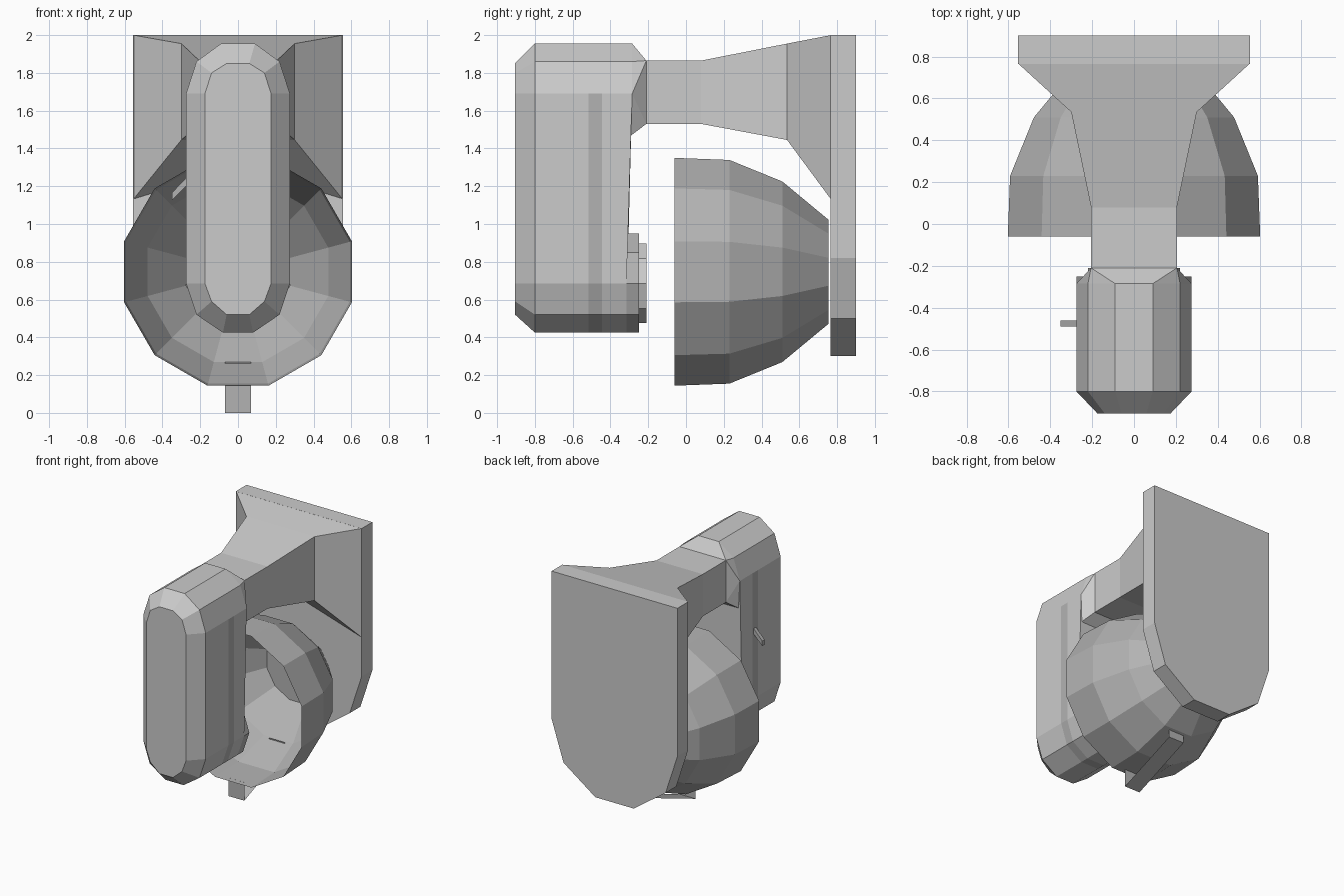
import bpy, bmesh, math

if "Cube" in bpy.data.objects:
    bpy.data.objects.remove(bpy.data.objects["Cube"])


def material(name, v):
    m = bpy.data.materials.new(name)
    m.diffuse_color = (v, v, v, 1)
    m.use_nodes = True
    m.node_tree.nodes["Principled BSDF"].inputs["Base Color"].default_value = m.diffuse_color
    return m


METAL = material("metal_grey", 0.45)


def finish(name, bm, mats=()):
    bmesh.ops.recalc_face_normals(bm, faces=bm.faces)
    me = bpy.data.meshes.new(name)
    bm.to_mesh(me)
    bm.free()
    for m in mats:
        me.materials.append(m)
    ob = bpy.data.objects.new(name, me)
    bpy.context.collection.objects.link(ob)
    return ob


def loft(name, rings, caps=(True, True), mats=(), closed=True):
    """Skin a list of equal-length point rings."""
    bm = bmesh.new()
    vs = [[bm.verts.new(p) for p in r] for r in rings]
    n = len(rings[0])
    for a, b in zip(vs, vs[1:]):
        for i in range(n if closed else n - 1):
            j = (i + 1) % n
            bm.faces.new((a[i], a[j], b[j], b[i]))
    for ring, cap in zip((vs[0], vs[-1]), caps):
        if cap:
            bm.faces.new(ring)
    return finish(name, bm, mats)


def mirrored(half):
    """Right half outline (x, z), top to bottom, closed by its mirror image."""
    return half + [(-x, z) for x, z in reversed(half)]


def at(outline, y):
    return [(x, y, z) for x, z in outline]


# Base plate with rounded end
plate = mirrored([(0.555, 2.0), (0.555, 0.82), (0.45, 0.5), (0.17, 0.3)])
loft("base_plate", [at(plate, 0.765), at(plate, 0.9)])

# Flared neck
neck = []
for y, w, top, low, mid in ((-0.21, 0.205, 1.865, 1.53, 1.53), (0.08, 0.205, 1.865, 1.53, 1.53),
                            (0.535, 0.3, 1.955, 1.445, 1.445), (0.768, 0.555, 2.0, 1.13, 1.3)):
    neck.append([(w, y, top), (w, y, low), (0, y, mid), (-w, y, low), (-w, y, top)])
loft("neck", neck)

# Motor head
outer = mirrored([(0.09, 1.955), (0.22, 1.86), (0.275, 1.69),
                  (0.275, 0.685), (0.22, 0.52), (0.08, 0.425)])
inner = mirrored([(0.06, 1.85), (0.14, 1.8), (0.175, 1.69),
                  (0.175, 0.685), (0.14, 0.59), (0.06, 0.52)])
back = [(x, -0.285 if z > 1.6 else -0.315, z) for x, z in outer]
head = loft("motor_head", [at(inner, -0.905), at(outer, -0.8), at(outer, -0.515),
                           at(outer, -0.445), back], mats=(material("body_grey", 0.8), METAL))
# Trim band around the lower head
for p in head.data.polygons:
    if abs(p.center.y + 0.48) < 0.01 and p.center.z < 1.5:
        p.material_index = 1

# Collar joining head and neck
bm = bmesh.new()
for s in (-1, 1):
    for x, y, z in ((0.09, -0.285, 1.955), (0.22, -0.285, 1.86), (0.275, -0.285, 1.69),
                    (0.275, -0.315, 1.45), (0.205, -0.21, 1.53), (0.205, -0.21, 1.865)):
        bm.verts.new((s * x, y, z))
bmesh.ops.convex_hull(bm, input=bm.verts)
finish("neck_collar", bm)

# Attachment hub and its disc
hub = mirrored([(0.08, 0.95), (0.22, 0.85), (0.275, 0.685), (0.22, 0.52), (0.08, 0.425)])
disc = [(x * 0.8, 0.685 + (z - 0.685) * 0.8) for x, z in hub]
loft("attachment_hub", [at(hub, -0.32), at(hub, -0.25)], mats=(METAL,))
loft("attachment_disc", [at(disc, -0.26), at(disc, -0.21)])

# Speed lever
lever = [(-0.26, 1.26), (-0.26, 1.215), (-0.35, 1.125), (-0.35, 1.165)]
loft("speed_lever", [at(lever, -0.49), at(lever, -0.46)], mats=(METAL,))

# Thin-walled twelve-sided bowl, open to the front
bowl = []
for y, apothem in ((-0.06, 0.603), (0.23, 0.592), (0.51, 0.478), (0.755, 0.275)):
    r = apothem / math.cos(math.pi / 12)
    bowl.append([(r * math.cos(math.radians(15 + 30 * k)), y,
                  0.747 + r * math.sin(math.radians(15 + 30 * k))) for k in range(12)])
loft("bowl", bowl, caps=(False, True), mats=(METAL,))

# Flat strip handle under the bowl
strip = [(-0.02, 0.146), (-0.02, 0.0), (0.49, 0.2), (0.49, 0.27)]
loft("bowl_handle", [[(x, y, z) for y, z in strip] for x in (-0.07, 0.07)],
     caps=(False, False), mats=(METAL,), closed=False)
